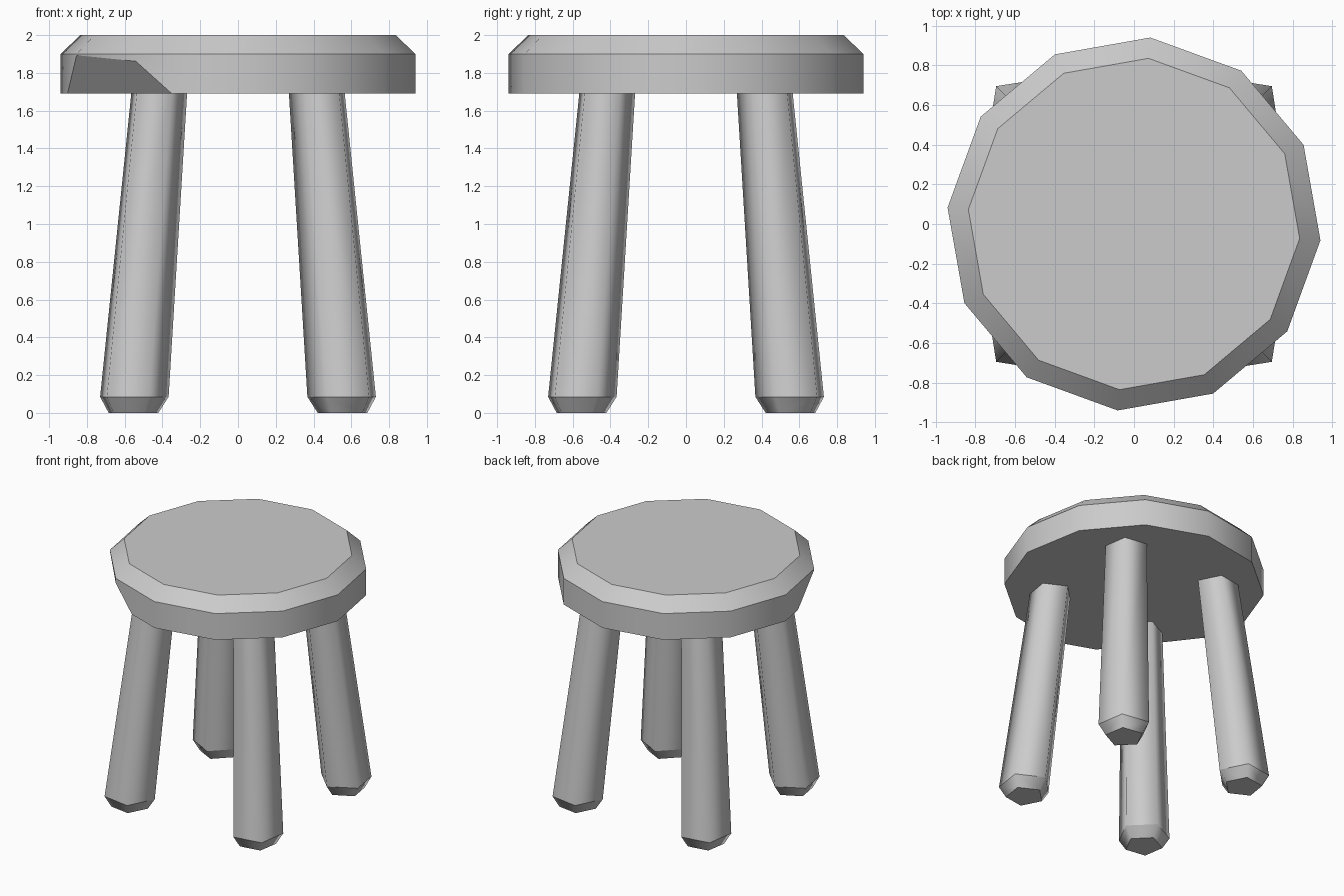
import bpy, bmesh
from math import cos, sin, radians, tau

if "Cube" in bpy.data.objects:
    bpy.data.objects.remove(bpy.data.objects["Cube"])


def stack_rings(sides, start, rings):
    """Closed solid through polygon rings given as (cx, cy, z, radius)."""
    bm = bmesh.new()
    loops = [[bm.verts.new((cx + r * cos(start + tau * i / sides),
                            cy + r * sin(start + tau * i / sides), z))
              for i in range(sides)] for cx, cy, z, r in rings]
    for low, high in zip(loops, loops[1:]):
        for i in range(sides):
            j = (i + 1) % sides
            bm.faces.new((low[i], low[j], high[j], high[i]))
    bm.faces.new(loops[0][::-1])
    bm.faces.new(loops[-1])
    # Rings stay crisp, the edges running along the part are smooth
    for loop in loops:
        for i in range(sides):
            bm.edges.get((loop[i], loop[(i + 1) % sides])).smooth = False
    return bm


def finish(bm, name):
    bmesh.ops.recalc_face_normals(bm, faces=bm.faces[:])
    for f in bm.faces:
        f.smooth = True
    mesh = bpy.data.meshes.new(name)
    bm.to_mesh(mesh)
    bm.free()
    obj = bpy.data.objects.new(name, mesh)
    bpy.context.collection.objects.link(obj)
    return obj


# Seat: twelve-sided slab with a bevelled top rim
seat = stack_rings(12, radians(-5), [(0, 0, 1.69, 0.943),
                                     (0, 0, 1.90, 0.943),
                                     (0, 0, 2.00, 0.838)])
# Carved chip under the front left of the rim
cut = bmesh.ops.bisect_plane(seat, geom=seat.verts[:] + seat.edges[:] + seat.faces[:],
                             plane_co=(-0.907, -0.12, 1.69),
                             plane_no=(-0.792, -0.611, -0.633),
                             clear_outer=True)
rim = [e for e in cut["geom_cut"] if isinstance(e, bmesh.types.BMEdge)]
bmesh.ops.holes_fill(seat, edges=rim, sides=0)
for e in rim:
    e.smooth = False
finish(seat, "seat")

# Legs: splayed five-sided posts, one corner facing outward, chamfered feet
for sx, sy, name in ((1, -1, "front_right_leg"), (-1, -1, "front_left_leg"),
                     (1, 1, "back_right_leg"), (-1, 1, "back_left_leg")):
    leg = stack_rings(5, radians(45), [(0.56, 0.56, 0.0, 0.14),
                                       (0.558, 0.558, 0.085, 0.193),
                                       (0.42, 0.42, 1.75, 0.156)])
    bmesh.ops.scale(leg, vec=(sx, sy, 1), verts=leg.verts[:])
    finish(leg, name)
